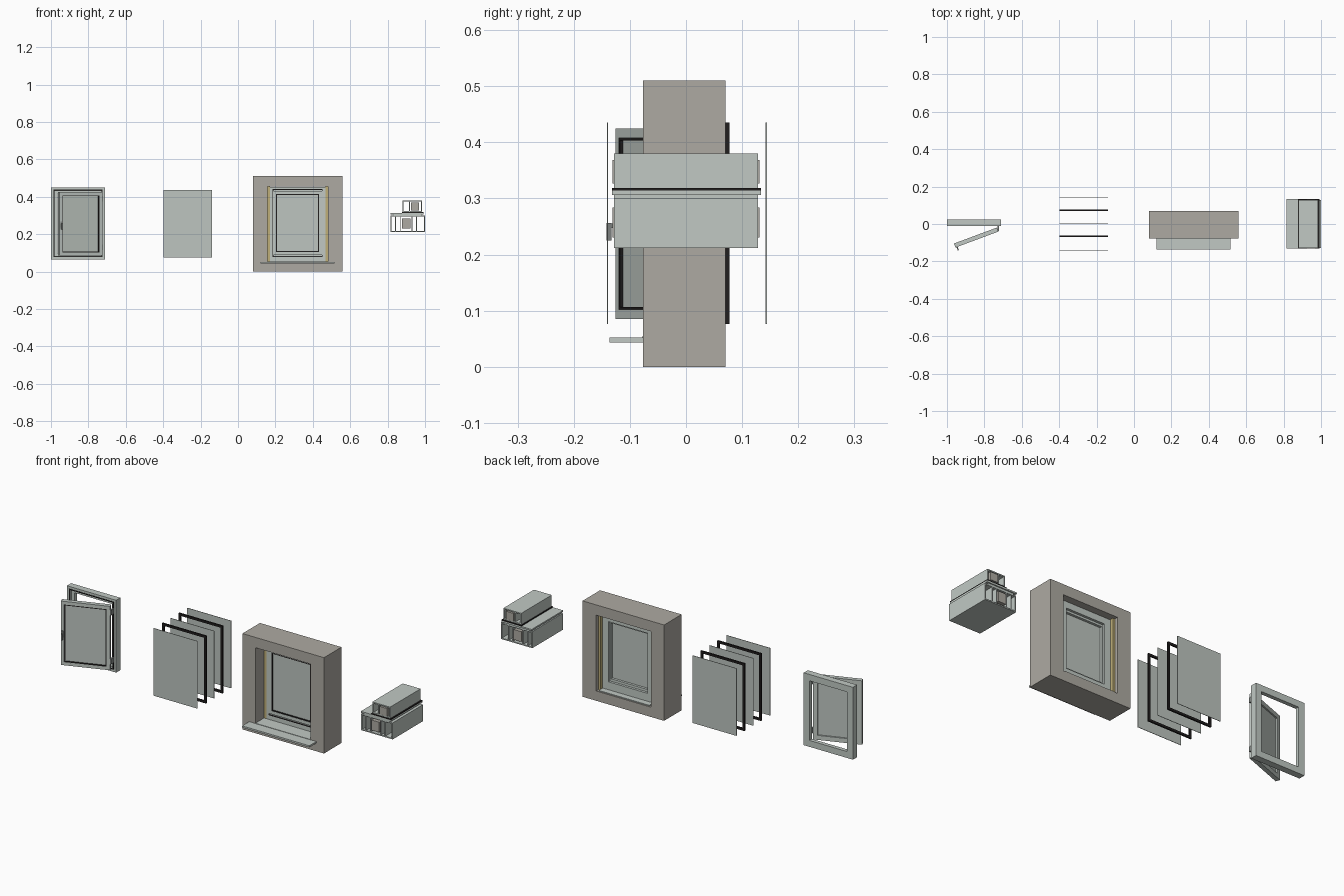
import bpy, bmesh, math
from mathutils import Matrix

if "Cube" in bpy.data.objects:
    bpy.data.objects.remove(bpy.data.objects["Cube"])


def material(name, rgb):
    m = bpy.data.materials.new(name)
    m.diffuse_color = (*rgb, 1)
    m.use_nodes = True
    m.node_tree.nodes["Principled BSDF"].inputs["Base Color"].default_value = m.diffuse_color
    return m


FRAME = material("pale_grey_green", (0.533, 0.584, 0.552))
GLASS = material("glass_grey_green", (0.51, 0.56, 0.525))
WALL = material("warm_grey_wall", (0.423, 0.402, 0.362))
FOAM = material("foam_yellow", (0.52, 0.43, 0.19))
BLACK = material("rubber_black", (0.015, 0.013, 0.013))
METAL = material("handle_grey", (0.25, 0.27, 0.26))


def finish(name, bm, mat, matrix):
    bmesh.ops.recalc_face_normals(bm, faces=bm.faces)
    me = bpy.data.meshes.new(name)
    bm.to_mesh(me)
    bm.free()
    me.materials.append(mat)
    ob = bpy.data.objects.new(name, me)
    ob.matrix_world = matrix
    bpy.context.collection.objects.link(ob)
    return ob


def box(name, x, y, z, mat, matrix=Matrix()):
    """Box from (min, max) ranges."""
    bm = bmesh.new()
    bmesh.ops.create_cube(bm, size=1)
    for v in bm.verts:
        v.co = [r[0] if c < 0 else r[1] for r, c in zip((x, y, z), v.co)]
    return finish(name, bm, mat, matrix)


def ring(name, x, y, z, hx, hz, mat, matrix=Matrix()):
    """Rectangular frame: outer x, z ranges with a hole of hx, hz, over depth y."""
    bm = bmesh.new()
    loops = []
    for (a, b), (c, d) in ((x, z), (hx, hz)):
        for yy in y:
            loops.append([bm.verts.new((px, yy, pz))
                          for px, pz in ((a, c), (b, c), (b, d), (a, d))])
    of, ob, inf, inb = loops
    for p, q in ((of, ob), (ob, inb), (inb, inf), (inf, of)):
        for i in range(4):
            j = (i + 1) % 4
            bm.faces.new((p[i], p[j], q[j], q[i]))
    return finish(name, bm, mat, matrix)


def inset(r, d):
    return (r[0] + d, r[1] - d)


def border(name, x, y, z, w, mat, matrix=Matrix()):
    return ring(name, x, y, z, inset(x, w), inset(z, w), mat, matrix)


def fixed_frame(prefix, x, z, y0, y1):
    """Outer frame with a rebate on the front and a seal in the rebate."""
    ym = y0 + 0.014
    border(prefix + "_frame_rim", x, (y0, ym), z, 0.018, FRAME)
    border(prefix + "_frame_back", x, (ym, y1), z, 0.034, FRAME)
    border(prefix + "_frame_seal", inset(x, 0.014), (y0 - 0.002, y0), inset(z, 0.012),
           0.005, BLACK)


def sash(prefix, x, z, y0, y1, matrix=Matrix()):
    """Sash with a slim front bead, wider back, glass and black gaskets."""
    border(prefix + "_sash_front", x, (y0, y0 + 0.012), z, 0.017, FRAME, matrix)
    border(prefix + "_sash_back", x, (y0 + 0.012, y1), z, 0.024, FRAME, matrix)
    gx, gz = inset(x, 0.016), inset(z, 0.016)
    border(prefix + "_gasket", gx, (y0 + 0.001, y0 + 0.012), gz, 0.006, BLACK, matrix)
    box(prefix + "_glass", gx, (y0 + 0.006, y0 + 0.016), gz, GLASS, matrix)


# Open window: fixed frame and a sash swung about its right edge
fixed_frame("open_window", (-1.0, -0.71), (0.065, 0.45), -0.010, 0.025)
swing = Matrix.Translation((-0.733, -0.019, 0)) @ Matrix.Rotation(math.radians(20.4), 4, 'Z')
sash("open_window", (-0.245, 0), (0.085, 0.425), -0.023, 0, swing)
box("handle_plate", (-0.240, -0.232), (-0.027, -0.023), (0.235, 0.268), METAL, swing)
box("handle_neck", (-0.239, -0.233), (-0.036, -0.027), (0.247, 0.255), METAL, swing)
box("handle_lever", (-0.240, -0.232), (-0.042, -0.035), (0.225, 0.256), METAL, swing)
for zc in (0.13, 0.39):
    box("hinge", (-0.730, -0.722), (-0.038, -0.010), (zc - 0.014, zc + 0.014), METAL)

# Exploded glazing: three panes and two black spacers
px, pz = (-0.398, -0.14), (0.076, 0.435)
for yc in (-0.14, 0.0015, 0.143):
    box("glass_pane", px, (yc - 0.0012, yc + 0.0012), pz, GLASS)
for yc in (-0.066, 0.0735):
    border("glass_spacer", px, (yc - 0.004, yc + 0.004), pz, 0.012, BLACK)

# Wall block with an installed window
hx, hz = (0.157, 0.48), (0.052, 0.455)
ring("wall", (0.08, 0.56), (-0.077, 0.07), (0, 0.51), hx, hz, WALL)
for xr in ((0.157, 0.17), (0.467, 0.48)):
    box("foam_strip", xr, (-0.005, 0.052), (0.053, 0.454), FOAM)
fixed_frame("wall_window", (0.17, 0.467), (0.065, 0.453), -0.005, 0.033)
sash("wall_window", (0.186, 0.451), (0.088, 0.432), -0.009, 0.020)
box("base_profile", (0.17, 0.467), (-0.005, 0.033), (0.052, 0.065), FRAME)
box("inner_board", (0.17, 0.467), (0.033, 0.066), (0.052, 0.057), FRAME)
box("outer_sill", (0.12, 0.515), (-0.136, -0.077), (0.043, 0.052), FRAME)
box("sill_inner_part", hx, (-0.078, -0.005), (0.050, 0.054), FRAME)

# Cut profile sample: two hollow sections with webs and reinforcing cores
depth = (-0.128, 0.128)
border("lower_section", (0.815, 1.0), depth, (0.212, 0.30), 0.006, FRAME)
for xw in (0.842, 0.870, 0.930, 0.955):
    box("lower_web", (xw - 0.002, xw + 0.002), depth, (0.217, 0.295), FRAME)
border("upper_section", (0.88, 0.985), depth, (0.319, 0.38), 0.006, FRAME)
box("upper_web", (0.915, 0.919), depth, (0.324, 0.375), FRAME)
box("lower_core", (0.877, 0.923), (-0.131, 0.131), (0.230, 0.284), WALL)
box("upper_core", (0.924, 0.969), (-0.131, 0.131), (0.327, 0.369), WALL)
box("section_lip", (0.815, 0.992), (-0.132, 0.134), (0.306, 0.314), FRAME)
box("lip_neck", (0.83, 0.98), depth, (0.299, 0.307), FRAME)
box("lip_seal", (0.876, 0.992), (-0.132, 0.134), (0.314, 0.319), BLACK)
